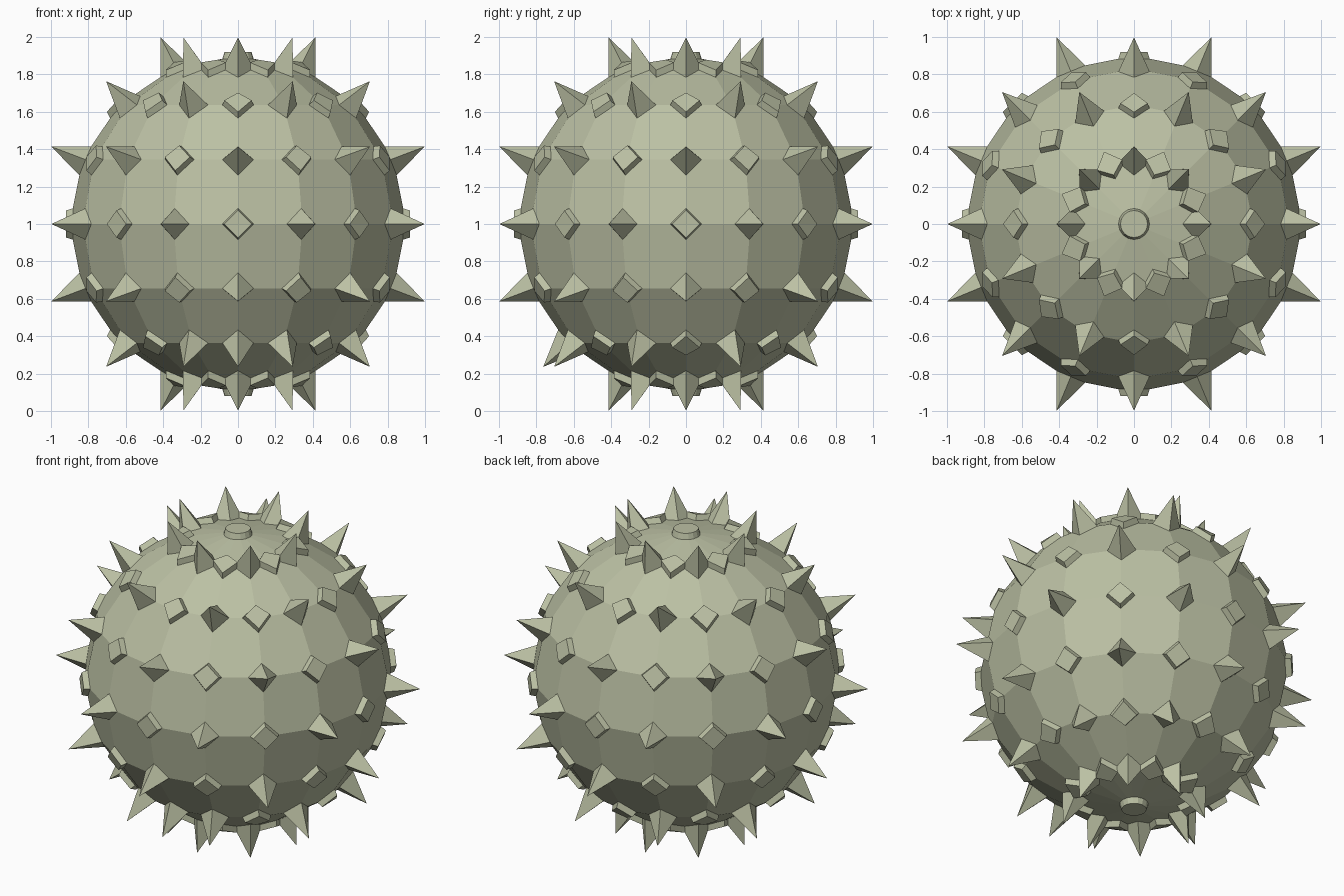
import bpy, bmesh, math
from mathutils import Vector

cube = bpy.data.objects.get("Cube")
if cube:
    bpy.data.objects.remove(cube)

# Single dull green colour
mat = bpy.data.materials.new("pale_olive")
mat.use_nodes = True
colour = (0.5, 0.53, 0.37, 1)
mat.diffuse_color = colour
mat.node_tree.nodes["Principled BSDF"].inputs["Base Color"].default_value = colour

STEP = math.radians(22.5)
RADIUS, TIP, CUT = 0.9, 1.08, 0.085

# Faceted ball with every corner cut to a small flat
bm = bmesh.new()
bmesh.ops.create_uvsphere(bm, u_segments=16, v_segments=8, radius=RADIUS)
bmesh.ops.bevel(bm, geom=bm.verts[:], offset=CUT, offset_type='OFFSET',
                segments=1, profile=0.5, affect='VERTICES',
                clamp_overlap=False)

# Sort the flats (four sides, or sixteen at the poles) into spikes and studs
spikes, studs = [], []
for f in bm.faces:
    if len(f.verts) not in (4, 16):
        continue
    c = f.calc_center_median()
    lat = round(math.atan2(c.z, math.hypot(c.x, c.y)) / STEP)
    lon = round(math.atan2(c.y, c.x) / STEP)
    odd = (lat + lon) % 2 == 1 or (lat, lon) == (-2, -4)
    if odd and abs(lat) < 4:
        spikes.append((f, lat * STEP, lon * STEP))
    else:
        studs.append(f)

# Spikes: raise the middle of the flat to a point
for f, lat, lon in spikes:
    tip = bmesh.ops.poke(bm, faces=[f])["verts"][0]
    tip.co = TIP * Vector((math.cos(lat) * math.cos(lon),
                           math.cos(lat) * math.sin(lon), math.sin(lat)))

# Studs: raise the flat and narrow its top
for f in studs:
    n = f.calc_center_median().normalized()
    top = bmesh.ops.extrude_discrete_faces(bm, faces=[f])["faces"][0]
    centre = top.calc_center_median()
    for v in top.verts:
        v.co = centre + (v.co - centre) * 0.87 + n * 0.036

bmesh.ops.translate(bm, verts=bm.verts[:], vec=(0, 0, 1))
mesh = bpy.data.meshes.new("spiked_ball")
bm.to_mesh(mesh)
bm.free()
mesh.materials.append(mat)
bpy.context.collection.objects.link(bpy.data.objects.new("spiked_ball", mesh))
